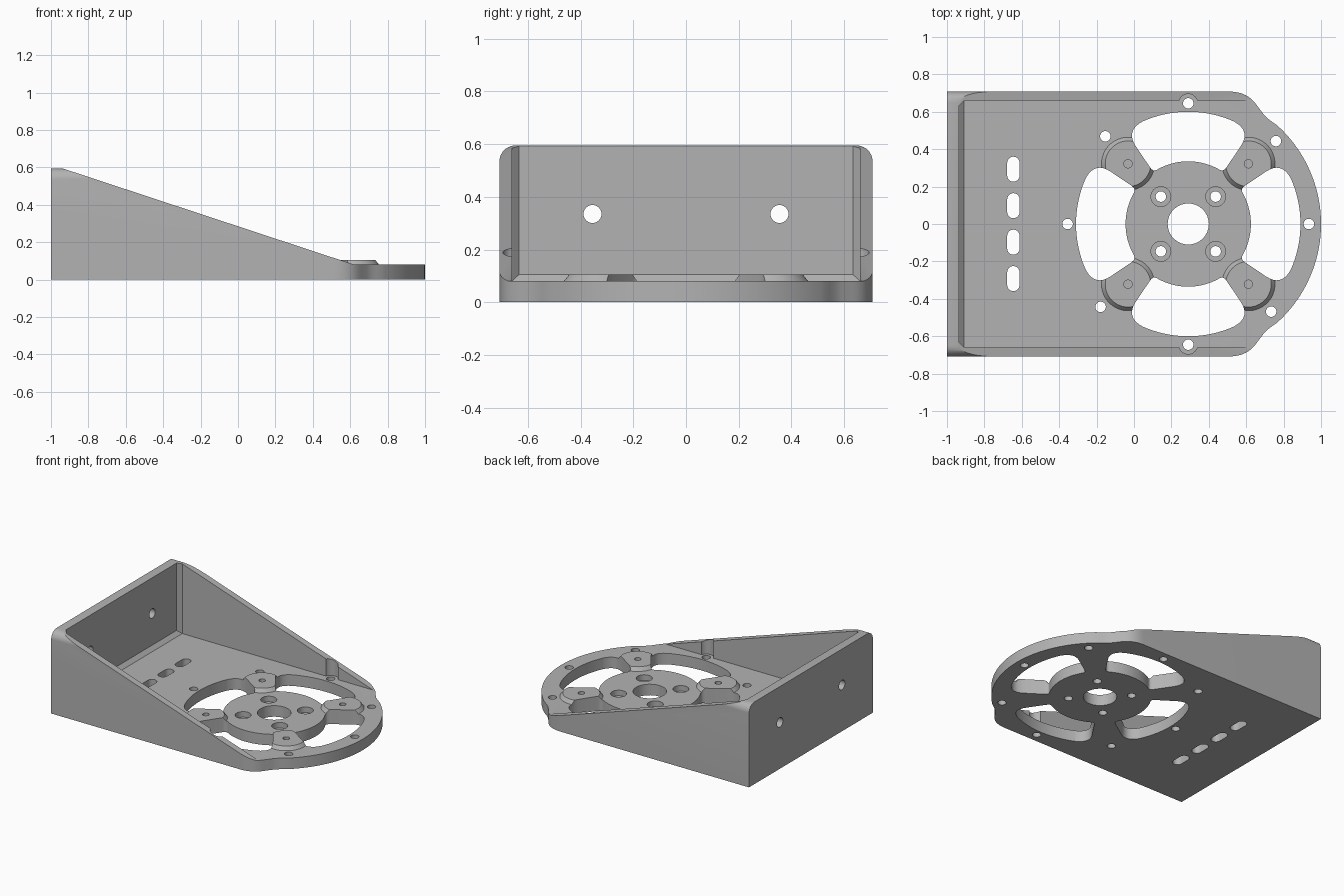
import bpy, bmesh, math
from math import sin, cos, radians, pi

if "Cube" in bpy.data.objects:
    bpy.data.objects.remove(bpy.data.objects["Cube"])

CX = 0.29           # centre of the ring
FLOOR = 0.08        # plate thickness
HALF = 0.708        # half width

grey = bpy.data.materials.new("grey")
grey.diffuse_color = (0.45, 0.45, 0.45, 1)
grey.use_nodes = True
grey.node_tree.nodes["Principled BSDF"].inputs["Base Color"].default_value = grey.diffuse_color


def prism(name, loop, lo, hi, axis="z"):
    """Extrude a 2D loop between lo and hi along an axis."""
    place = {"z": lambda a, b, c: (a, b, c),
             "y": lambda a, b, c: (a, c, b),
             "x": lambda a, b, c: (c, a, b)}[axis]
    bm = bmesh.new()
    low = [bm.verts.new(place(a, b, lo)) for a, b in loop]
    high = [bm.verts.new(place(a, b, hi)) for a, b in loop]
    bm.faces.new(low)
    bm.faces.new(high)
    n = len(loop)
    for i in range(n):
        j = (i + 1) % n
        bm.faces.new((low[i], low[j], high[j], high[i]))
    bmesh.ops.recalc_face_normals(bm, faces=bm.faces)
    mesh = bpy.data.meshes.new(name)
    bm.to_mesh(mesh)
    bm.free()
    ob = bpy.data.objects.new(name, mesh)
    bpy.context.collection.objects.link(ob)
    return ob


def circle(x, y, r, n=32):
    return [(x + r * cos(2 * pi * i / n), y + r * sin(2 * pi * i / n)) for i in range(n)]


def arc(x, y, r, a0, a1, n):
    return [(x + r * cos(radians(a0 + (a1 - a0) * i / n)),
             y + r * sin(radians(a0 + (a1 - a0) * i / n))) for i in range(n + 1)]


def curve(p, c, q, n=8):
    return [tuple((1 - t) ** 2 * p[k] + 2 * t * (1 - t) * c[k] + t * t * q[k] for k in (0, 1))
            for t in (i / n for i in range(n + 1))]


def polar(r, deg):
    return (CX + r * cos(radians(deg)), r * sin(radians(deg)))


def apply_bool(ob, other, op):
    m = ob.modifiers.new(op, "BOOLEAN")
    m.operation, m.solver, m.object = op, "EXACT", other
    bpy.context.view_layer.objects.active = ob
    bpy.ops.object.modifier_apply(modifier=m.name)
    bpy.data.objects.remove(other)


# plan outline: straight sides, rounded shoulders, round nose
side = (curve((0.51, HALF), (0.61, HALF), (0.66, 0.63))
        + curve((0.69, 0.59), (0.705, 0.57), (0.74, 0.545), 4))
nose = arc(CX, 0, 0.71, 48, -48, 48)
outline = [(-1, -HALF), (-1, HALF)] + side + nose + [(x, -y) for x, y in reversed(side)]
body = prism("bracket", outline, 0, 0.7)

# sloping side profile, then rounded top edges
apply_bool(body, prism("slope", [(-1.1, -0.1), (1.1, -0.1), (1.1, FLOOR), (0.62, FLOOR),
                                 (-0.94, 0.595), (-1.1, 0.595)], -1, 1, "y"), "INTERSECT")
apply_bool(body, prism("round_top", [(-HALF, -0.1), (HALF, -0.1)]
                       + arc(HALF - 0.06, 0.535, 0.06, 0, 90, 10)
                       + arc(-HALF + 0.06, 0.535, 0.06, 90, 180, 10), -2, 2, "x"), "INTERSECT")

# tray cavity with chamfered back corners
apply_bool(body, prism("cavity", [(-0.935, -0.633), (-0.908, -0.66), (1.2, -0.66), (1.2, 0.66),
                                  (-0.908, 0.66), (-0.935, 0.633)], FLOOR, 1), "DIFFERENCE")

# chamfer along the foot of the back wall
apply_bool(body, prism("foot_chamfer", [(-0.95, 0.06), (-0.908, 0.06), (-0.908, FLOOR),
                                        (-0.935, 0.106), (-0.95, 0.106)], -0.67, 0.67, "y"), "UNION")

# tapered round pads on the spokes
pads = [(CX + sx * 0.322, sy * 0.322) for sx in (-1, 1) for sy in (-1, 1)]
for x, y in pads:
    pad = prism("pad", circle(x, y, 0.145, 48), 0.05, 0.105)
    for v in pad.data.vertices:
        if v.co.z > 0.1:
            v.co.x = x + (v.co.x - x) * 0.84
            v.co.y = y + (v.co.y - y) * 0.84
        else:
            v.co.z = 0.076
    apply_bool(body, pad, "UNION")

# four ring windows with rounded corners
W, R0, R1 = 34, 0.335, 0.6
for k in range(4):
    m = 90 * k
    loop = (arc(CX, 0, R1, m - W + 10, m + W - 10, 24)
            + curve(polar(R1, m + W - 9.8), polar(R1, m + W), polar(0.5, m + W))
            + curve(polar(0.365, m + W), polar(R0, m + W), polar(R0, m + W - 4), 4)
            + arc(CX, 0, R0, m + W - 4.5, m - W + 4.5, 24)
            + curve(polar(R0, m - W + 4), polar(R0, m - W), polar(0.365, m - W), 4)
            + curve(polar(0.5, m - W), polar(R1, m - W), polar(R1, m - W + 9.8)))
    apply_bool(body, prism("window", loop, -0.5, 0.5), "DIFFERENCE")

# round holes: x, y, radius, bottom
holes = [(CX, 0, 0.11, -1)]
holes += [(x, y, 0.022, 0.05) for x, y in pads]
for k in range(4):
    holes.append((*polar(0.645, 90 * k), 0.028, -1))
    holes.append((*polar(0.645, 90 * k + 43.4), 0.028, -1))
    x, y = polar(0.207, 90 * k + 45)
    holes += [(x, y, 0.053, 0.04), (x, y, 0.028, -1)]
holes += [(CX, s * 0.645, 0.05, FLOOR) for s in (-1, 1)]   # clearance in side walls
for x, y, r, z in holes:
    apply_bool(body, prism("hole", circle(x, y, r), z, 1), "DIFFERENCE")

# row of slots in the floor
for y in (0.293, 0.098, -0.097, -0.292):
    loop = arc(-0.645, y + 0.034, 0.033, 0, 180, 12) + arc(-0.645, y - 0.034, 0.033, 180, 360, 12)
    apply_bool(body, prism("slot", loop, -1, 1), "DIFFERENCE")

# mounting holes through the back wall
for y in (-0.355, 0.355):
    apply_bool(body, prism("wall_hole", circle(y, 0.335, 0.034), -1.5, -0.5, "x"), "DIFFERENCE")

body.data.materials.clear()
body.data.materials.append(grey)
for p in body.data.polygons:
    p.material_index = 0
bpy.context.view_layer.objects.active = body
body.select_set(True)
bpy.ops.object.shade_smooth_by_angle(angle=radians(30))
